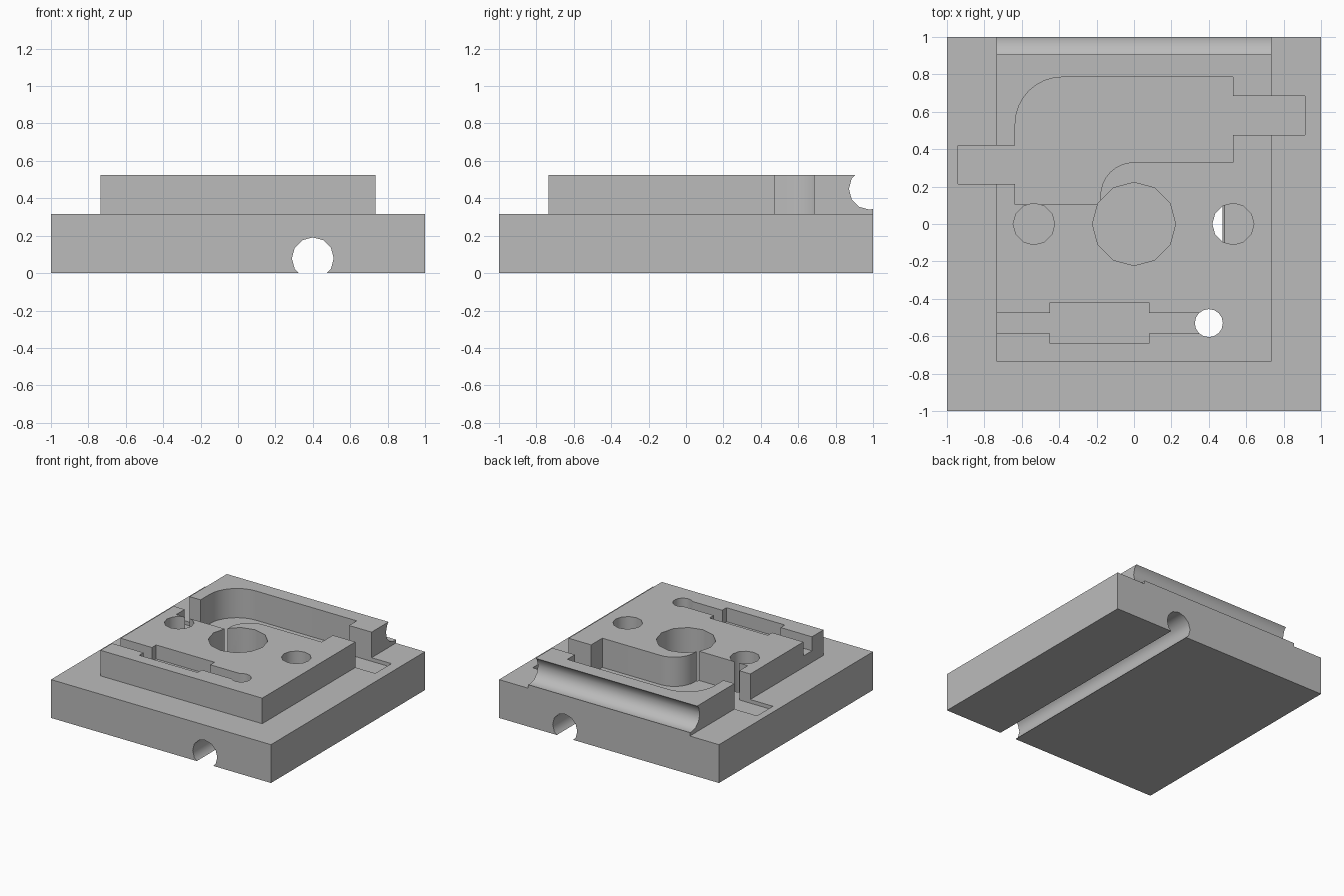
import bpy, math
from mathutils import Matrix

cube = bpy.data.objects.get("Cube")
if cube:
    bpy.data.objects.remove(cube)

grey = bpy.data.materials.new("plain_grey")
grey.use_nodes = True
colour = (0.5, 0.5, 0.5, 1)
grey.diffuse_color = colour
grey.node_tree.nodes["Principled BSDF"].inputs["Base Color"].default_value = colour


def prism(name, outline, z0, z1):
    """Solid made by raising a closed outline from z0 to z1."""
    n = len(outline)
    verts = [(x, y, z) for z in (z0, z1) for x, y in outline]
    faces = [list(range(n))[::-1], list(range(n, 2 * n))]
    faces += [(i, (i + 1) % n, n + (i + 1) % n, n + i) for i in range(n)]
    mesh = bpy.data.meshes.new(name)
    mesh.from_pydata(verts, [], faces)
    mesh.materials.append(grey)
    ob = bpy.data.objects.new(name, mesh)
    bpy.context.collection.objects.link(ob)
    return ob


def box(name, x0, x1, y0, y1, z0, z1):
    return prism(name, [(x0, y0), (x1, y0), (x1, y1), (x0, y1)], z0, z1)


def arc(cx, cy, r, a0, a1, steps):
    angles = [math.radians(a0 + (a1 - a0) * i / steps) for i in range(steps + 1)]
    return [(cx + r * math.cos(a), cy + r * math.sin(a)) for a in angles]


def round_bar(name, cx, cy, r, z0, z1, sides=12):
    return prism(name, arc(cx, cy, r, 0, 360, sides)[:-1], z0, z1)


def combine(target, tool, operation):
    mod = target.modifiers.new(tool.name, "BOOLEAN")
    mod.object, mod.operation, mod.solver = tool, operation, "EXACT"
    bpy.context.view_layer.objects.active = target
    bpy.ops.object.modifier_apply(modifier=mod.name)
    bpy.data.objects.remove(tool)


# Square base with the raised block flush to the rear
housing = box("housing", -1, 1, -1, 1, 0, 0.315)
combine(housing, box("raised_block", -0.735, 0.735, -0.735, 1, 0.2, 0.525), "UNION")

TOP = 0.7
cutters = []

# Curved pocket with a side channel at each end
pocket = [(-0.94, 0.215), (-0.635, 0.215), (-0.635, 0.105), (-0.18, 0.105)]
pocket += arc(0, 0.15, 0.18, 180, 90, 8)
pocket += [(0.53, 0.33), (0.53, 0.475), (0.915, 0.475), (0.915, 0.685),
           (0.53, 0.685), (0.53, 0.785)]
pocket += arc(-0.385, 0.535, 0.25, 90, 180, 8)
pocket += [(-0.635, 0.42), (-0.94, 0.42)]
cutters.append(prism("curved_pocket", pocket, 0.285, TOP))

# Central well and the two side wells
cutters.append(round_bar("centre_well", 0, 0, 0.2225, 0.01, TOP))
for x in (-0.535, 0.53):
    cutters.append(round_bar("side_well", x, 0, 0.111, 0.01, TOP))

# Front slot, its wider chamber and the hole down to the tunnel
cutters.append(box("front_slot", -0.8, 0.4, -0.585, -0.475, 0.41, TOP))
cutters.append(box("slot_chamber", -0.45, 0.08, -0.64, -0.42, 0.41, TOP))
cutters.append(round_bar("slot_hole", 0.4, -0.53, 0.075, -0.1, TOP, 16))

# Round tunnel along the underside, front to back
tunnel = round_bar("under_tunnel", 0, 0, 0.112, -1.2, 1.2)
tunnel.data.transform(Matrix.Translation((0.4, 0, 0.079)) @ Matrix.Rotation(math.pi / 2, 4, "X"))
cutters.append(tunnel)

# Round groove along the rear of the block
groove = round_bar("rear_groove", 0, 0, 0.111, -1.2, 1.2)
groove.data.transform(Matrix.Translation((0, 0.982, 0.45)) @ Matrix.Rotation(math.pi / 2, 4, "Y"))
cutters.append(groove)

for cutter in cutters:
    combine(housing, cutter, "DIFFERENCE")

bpy.ops.object.select_all(action="DESELECT")
housing.select_set(True)
bpy.context.view_layer.objects.active = housing
bpy.ops.object.shade_smooth_by_angle(angle=math.radians(32))
